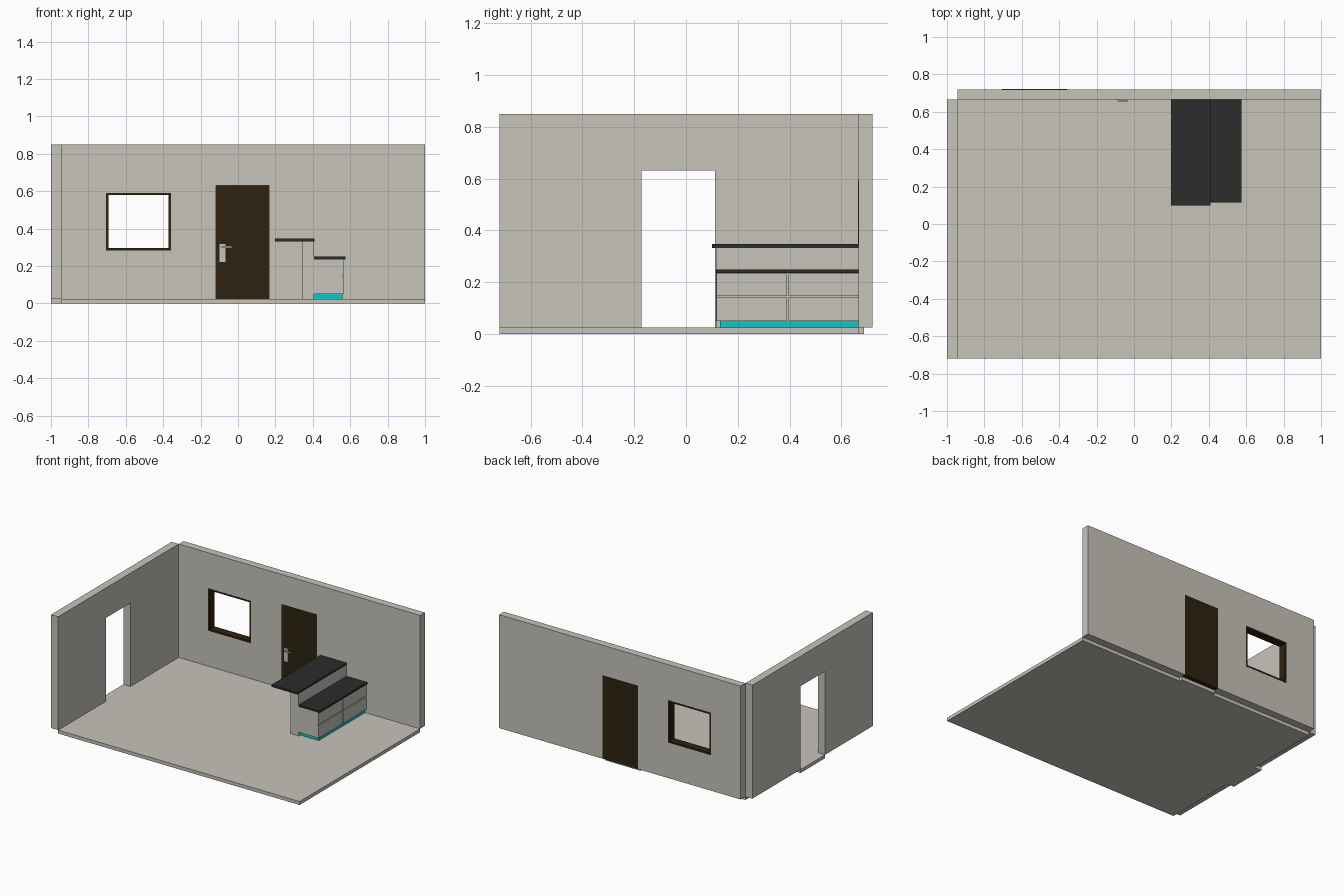
import bpy, bmesh, math
from mathutils import Vector

if "Cube" in bpy.data.objects:
    bpy.data.objects.remove(bpy.data.objects["Cube"])


def material(name, rgb):
    m = bpy.data.materials.new(name)
    m.diffuse_color = (*rgb, 1)
    m.use_nodes = True
    m.node_tree.nodes["Principled BSDF"].inputs["Base Color"].default_value = m.diffuse_color
    return m


PLASTER = material("warm_grey", (0.57, 0.55, 0.49))
BROWN = material("dark_brown", (0.027, 0.016, 0.005))
BLACK = material("charcoal", (0.025, 0.025, 0.025))
CYAN = material("cyan", (0.006, 0.55, 0.60))


def finish(bm, name, mat):
    bmesh.ops.recalc_face_normals(bm, faces=bm.faces)
    me = bpy.data.meshes.new(name)
    bm.to_mesh(me)
    bm.free()
    me.materials.append(mat)
    ob = bpy.data.objects.new(name, me)
    bpy.context.collection.objects.link(ob)
    return ob


def box(name, mat, x, y, z):
    """Box from (min, max) pairs."""
    bm = bmesh.new()
    bmesh.ops.create_cube(bm, size=1)
    for v in bm.verts:
        v.co = [r[0] if c < 0 else r[1] for c, r in zip(v.co, (x, y, z))]
    return finish(bm, name, mat)


def slab(name, mat, us, vs, holes, place, depth):
    """Slab on a grid of cuts; cells listed in holes are left open."""
    bm = bmesh.new()
    grid = [[bm.verts.new(place(u, v)) for v in vs] for u in us]
    for i in range(len(us) - 1):
        for j in range(len(vs) - 1):
            if (i, j) not in holes:
                bm.faces.new((grid[i][j], grid[i + 1][j],
                              grid[i + 1][j + 1], grid[i][j + 1]))
    bmesh.ops.delete(bm, geom=[v for v in bm.verts if not v.link_faces], context='VERTS')
    ext = bmesh.ops.extrude_face_region(bm, geom=bm.faces[:], use_keep_orig=True)
    moved = [g for g in ext["geom"] if isinstance(g, bmesh.types.BMVert)]
    bmesh.ops.translate(bm, verts=moved, vec=Vector(depth))
    bmesh.ops.recalc_face_normals(bm, faces=bm.faces)
    bmesh.ops.dissolve_limit(bm, angle_limit=0.01, verts=bm.verts, edges=bm.edges)
    return finish(bm, name, mat)


# Main levels
F, TOP = 0.025, 0.85            # floor top, wall top
XL, YB = -0.943, 0.665          # inner faces of left and back walls
DOOR_X, DOOR_Y, DOOR_Z = (-0.117, 0.166), (-0.171, 0.111), 0.632
WIN_X, WIN_Z = (-0.706, -0.359), (0.283, 0.592)

# Floor with threshold tabs reaching into both doorways
slab("floor", PLASTER, [-1, XL, *DOOR_X, 1], [-0.72, *DOOR_Y, YB, 0.688],
     {(0, 0), (0, 2), (0, 3), (1, 3), (3, 3)},
     lambda u, v: (u, v, 0), (0, 0, F))

# Back wall with window and door openings
slab("back_wall", PLASTER, [XL, *WIN_X, *DOOR_X, 1], [F, *WIN_Z, DOOR_Z, TOP],
     {(1, 1), (3, 0), (3, 1), (3, 2)},
     lambda u, v: (u, YB, v), (0, 0.72 - YB, 0))

# Left wall with open doorway
slab("left_wall", PLASTER, [-0.72, *DOOR_Y, YB], [F, DOOR_Z, TOP], {(1, 0)},
     lambda u, v: (-1, u, v), (XL + 1, 0, 0))

# Window frame lining the opening
t = 0.013
slab("window_frame", BROWN,
     [WIN_X[0], WIN_X[0] + t, WIN_X[1] - t, WIN_X[1]],
     [WIN_Z[0], WIN_Z[0] + t, WIN_Z[1] - t, WIN_Z[1]], {(1, 1)},
     lambda u, v: (u, YB - 0.0005, v), (0, 0.721 - YB, 0))

# Door leaf, handle plate and lever
box("door", BROWN, DOOR_X, (0.677, 0.72), (F, DOOR_Z))
box("handle_plate", PLASTER, (-0.098, -0.066), (0.671, 0.677), (0.222, 0.318))
box("handle_stem", PLASTER, (-0.088, -0.079), (0.657, 0.672), (0.298, 0.307))
box("handle_lever", PLASTER, (-0.088, -0.032), (0.655, 0.662), (0.298, 0.307))

# Tall half wall with bar top
box("bar_panel", PLASTER, (0.344, 0.407), (0.115, YB), (F, 0.332))
box("bar_top", BLACK, (0.198, 0.409), (0.1, YB), (0.332, 0.347))

# Low cabinet with recessed plinth and worktop
box("plinth", CYAN, (0.407, 0.558), (0.131, YB), (F, 0.05))
box("cabinet_body", PLASTER, (0.407, 0.56), (0.117, YB), (0.05, 0.236))
box("worktop", BLACK, (0.407, 0.575), (0.116, YB), (0.236, 0.25))

# Two by two drawer fronts with narrow gaps
for i, y in enumerate([(0.117, 0.389), (0.395, YB)]):
    for j, z in enumerate([(0.05, 0.142), (0.148, 0.234)]):
        box(f"drawer_front_{i}_{j}", PLASTER, (0.56, 0.567), y, z)
